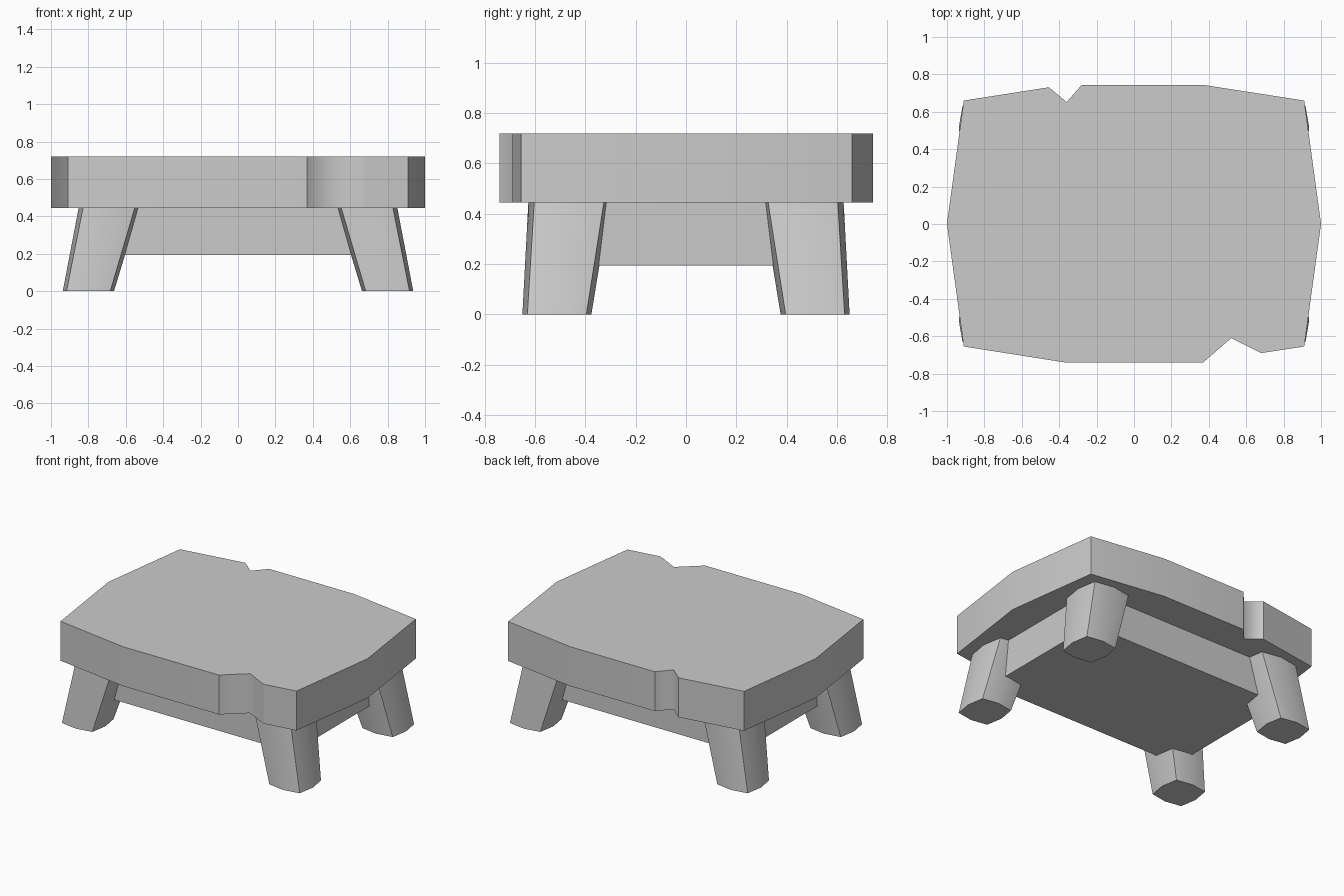
import bpy, bmesh
from math import radians

if "Cube" in bpy.data.objects:
    bpy.data.objects.remove(bpy.data.objects["Cube"])


def loft(name, rings):
    """Closed solid from stacked rings; convex bends above 30 degrees stay sharp."""
    bm = bmesh.new()
    loops = [[bm.verts.new(p) for p in ring] for ring in rings]
    n = len(loops[0])
    bm.faces.new(loops[0][::-1])
    bm.faces.new(loops[-1])
    for low, high in zip(loops, loops[1:]):
        for i in range(n):
            j = (i + 1) % n
            bm.faces.new((low[i], low[j], high[j], high[i]))
    bmesh.ops.recalc_face_normals(bm, faces=bm.faces)
    for f in bm.faces:
        f.smooth = True
    for e in bm.edges:
        # horizontal rims are always sharp, notch valleys stay smooth
        rim = abs(e.verts[0].co.z - e.verts[1].co.z) < 1e-5
        e.smooth = not rim and e.calc_face_angle_signed() < radians(30)
    mesh = bpy.data.meshes.new(name)
    bm.to_mesh(mesh)
    bm.free()
    obj = bpy.data.objects.new(name, mesh)
    bpy.context.collection.objects.link(obj)
    return obj


# Table top: slab with bowed sides and two chipped notches
outline = [(-0.91, -0.655), (-0.37, -0.74), (0.37, -0.74), (0.52, -0.61),
           (0.68, -0.69), (0.91, -0.655), (1.0, 0.0), (0.91, 0.66),
           (0.375, 0.743), (-0.28, 0.743), (-0.36, 0.652), (-0.455, 0.731),
           (-0.91, 0.66), (-1.0, 0.0)]
loft("table_top", [[(x, y, z) for x, y in outline] for z in (0.445, 0.72)])

# Apron: box under the slab, running into the legs
box = [(-1, -1), (1, -1), (1, 1), (-1, 1)]
loft("apron", [[(0.77 * x, 0.50 * y, z) for x, y in box] for z in (0.195, 0.45)])

# Legs: splayed, square section with slightly bowed sides
K = 0.855
section = [(1, 0), (K, K), (0, 1), (-K, K), (-1, 0), (-K, -K), (0, -1), (K, -K)]


def leg_ring(sx, sy, cx, cy, r, z):
    return [(sx * (cx + r * x), sy * (cy + r * y), z) for x, y in section]


for y_name, sy in (("front", -1), ("back", 1)):
    for x_name, sx in (("left", -1), ("right", 1)):
        loft(f"{y_name}_{x_name}_leg",
             [leg_ring(sx, sy, 0.80, 0.513, 0.137, 0.0),
              leg_ring(sx, sy, 0.689, 0.464, 0.162, 0.45)])
